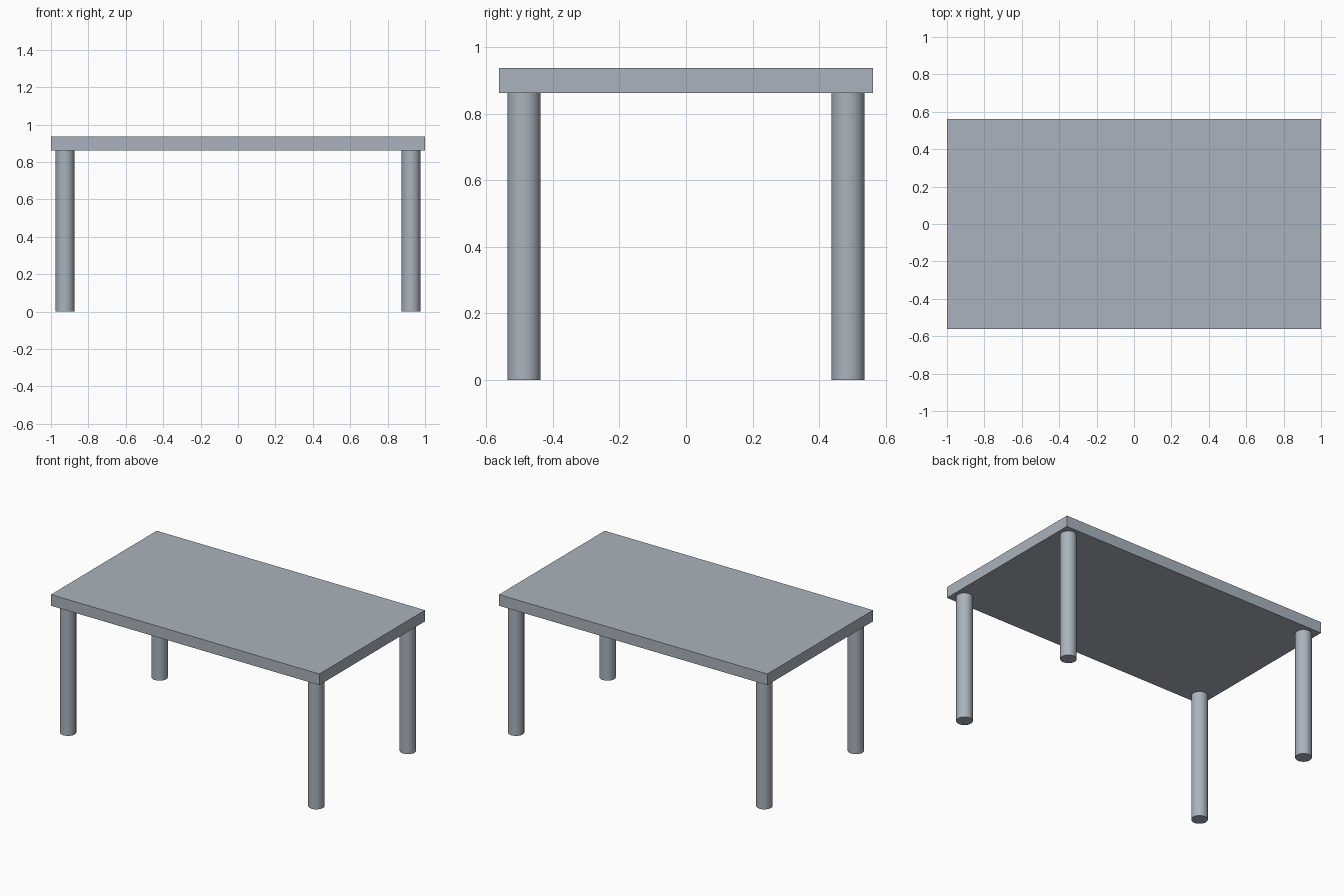
import bpy
import math

if "Cube" in bpy.data.objects:
    bpy.data.objects.remove(bpy.data.objects["Cube"])

TOP_X, TOP_Y = 2.0, 1.125
TOP_Z, THICK = 0.9375, 0.075
LEG_R, INSET = 0.05, 0.025
LEG_H = TOP_Z - THICK

# Blue-grey finish shared by all parts
finish = bpy.data.materials.new("blue_grey")
finish.diffuse_color = (0.40, 0.45, 0.51, 1)
finish.use_nodes = True
finish.node_tree.nodes["Principled BSDF"].inputs["Base Color"].default_value = finish.diffuse_color

# Table top slab
bpy.ops.mesh.primitive_cube_add(size=1, location=(0, 0, TOP_Z - THICK / 2))
top = bpy.context.object
top.name = "table_top"
top.scale = (TOP_X, TOP_Y, THICK)
bpy.ops.object.transform_apply(location=False, rotation=False, scale=True)
top.data.materials.append(finish)


# Round leg, tucked in from a corner of the top
def add_leg(name, sx, sy):
    x = sx * (TOP_X / 2 - INSET - LEG_R)
    y = sy * (TOP_Y / 2 - INSET - LEG_R)
    bpy.ops.mesh.primitive_cylinder_add(vertices=48, radius=LEG_R, depth=LEG_H,
                                        location=(x, y, LEG_H / 2))
    leg = bpy.context.object
    leg.name = name
    leg.data.materials.append(finish)
    bpy.ops.object.shade_smooth_by_angle(angle=math.radians(30))


# Four corner legs
for row, sy in (("front", -1), ("back", 1)):
    for side, sx in (("left", -1), ("right", 1)):
        add_leg(f"{row}_{side}_leg", sx, sy)
